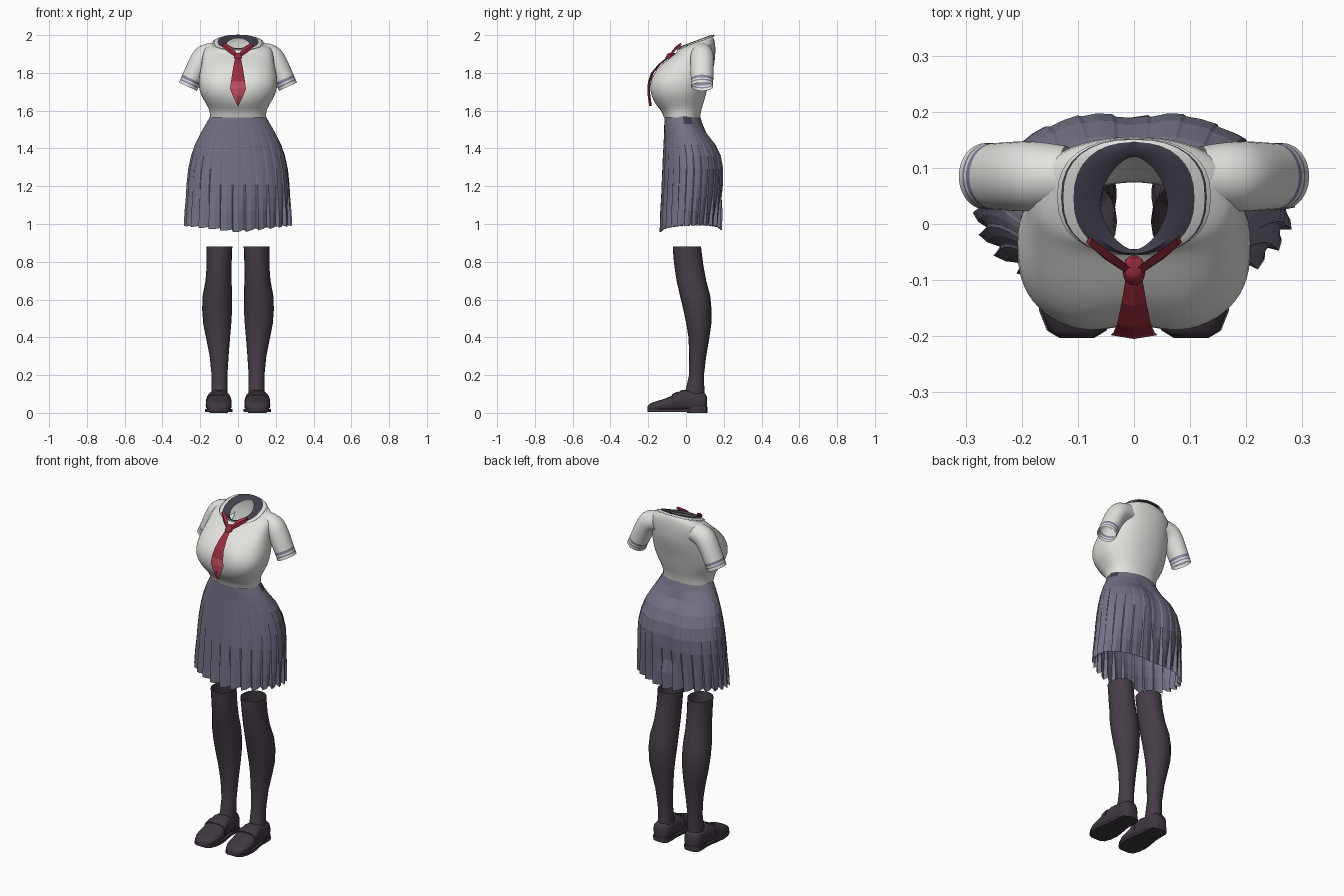
import bpy, bmesh, math
from mathutils import Vector

if "Cube" in bpy.data.objects:
    bpy.data.objects.remove(bpy.data.objects["Cube"])


def material(name, *rgb):
    m = bpy.data.materials.new(name)
    m.use_nodes = True
    m.diffuse_color = (*rgb, 1)
    m.node_tree.nodes["Principled BSDF"].inputs["Base Color"].default_value = (*rgb, 1)
    return m


WHITE = material("blouse white", .76, .76, .73)
NAVY = material("collar navy", .055, .05, .075)
TRIM = material("cuff lavender", .24, .24, .36)
SKIRT = material("skirt slate", .17, .17, .235)
STOCKING = material("stocking charcoal", .06, .046, .062)
SHOE = material("shoe dark leather", .05, .039, .052)
RED = material("tie deep red", .33, .025, .05)
ROSE = material("tie light red", .56, .075, .12)


def loft(name, rings, mats, rule=None, caps=False, smooth=True, subsurf=0):
    """Skin closed rings of points; rule(ring index, face centre) picks the material."""
    bm = bmesh.new()
    rows = [[bm.verts.new(p) for p in r] for r in rings]
    n = len(rows[0])
    for i in range(len(rows) - 1):
        for j in range(n):
            k = (j + 1) % n
            f = bm.faces.new((rows[i][j], rows[i][k], rows[i + 1][k], rows[i + 1][j]))
            if rule:
                f.material_index = rule(i, f.calc_center_median())
    if caps:
        bm.faces.new(rows[0])
        bm.faces.new(rows[-1])
    bmesh.ops.recalc_face_normals(bm, faces=bm.faces)
    mesh = bpy.data.meshes.new(name)
    bm.to_mesh(mesh)
    bm.free()
    for m in mats:
        mesh.materials.append(m)
    ob = bpy.data.objects.new(name, mesh)
    bpy.context.collection.objects.link(ob)
    if subsurf:
        mod = ob.modifiers.new("smooth", 'SUBSURF')
        mod.levels = mod.render_levels = subsurf
    if smooth:
        bpy.ops.object.select_all(action='DESELECT')
        ob.select_set(True)
        bpy.context.view_layer.objects.active = ob
        bpy.ops.object.shade_smooth_by_angle(angle=math.radians(45))
    return ob


def power(v, n):
    return math.copysign(abs(v) ** (2 / n), v)


def oval(z, hw, front, back, tilt=0, n=2.0, n_back=None, cx=0, segs=32):
    """Horizontal ring from front y to back y, tilted up towards the back."""
    yc, ry = (front + back) / 2, (back - front) / 2
    pts = []
    for j in range(segs):
        a = math.tau * j / segs
        e = n if math.sin(a) < 0 else (n_back or n)
        y = ry * power(math.sin(a), e)
        pts.append(Vector((cx + hw * power(math.cos(a), e), yc + y, z + tilt * y)))
    return pts


# Blouse body, open at the neck and waist
body = [(1.565, .148, -.118, .075, 0), (1.60, .15, -.13, .08, 0),
        (1.63, .165, -.163, .09, 0), (1.68, .198, -.194, .105, 0),
        (1.74, .213, -.205, .12, 0), (1.80, .205, -.18, .14, 0),
        (1.85, .192, -.13, .152, 0), (1.90, .188, -.07, .157, .08),
        (1.932, .18, -.052, .155, .25), (1.95, .15, -.047, .148, .35),
        (1.957, .105, -.045, .138, .38)]
rings = []
for z, hw, front, back, tilt in body:
    ring = oval(z, hw, front, back, tilt, 2.5, 2.2)
    dent = .03 * math.exp(-((z - 1.74) / .07) ** 2)
    for p in ring:
        if p.y < (front + back) / 2:
            p.y += dent * math.exp(-(p.x / .05) ** 2)
    rings.append(ring)
loft("blouse_body", rings, [WHITE], subsurf=1)

# Short sleeves with striped cuffs
sleeve = [(.12, 1.905, 75, .058, .055), (.165, 1.90, 50, .064, .062),
          (.195, 1.875, 32, .058, .064), (.225, 1.815, 25, .055, .062),
          (.25, 1.76, 25, .053, .06), (.252, 1.755, 25, .053, .06),
          (.256, 1.747, 25, .053, .06), (.258, 1.742, 25, .053, .06),
          (.265, 1.727, 25, .053, .06)]
for side, label in ((1, "left"), (-1, "right")):
    rings = []
    for x, z, deg, r, ry in sleeve:
        t = math.radians(deg)
        ring = []
        for j in range(20):
            a = math.tau * j / 20
            u = r * math.cos(a)
            ring.append((side * (x + u * math.cos(t)), .085 + ry * math.sin(a), z + u * math.sin(t)))
        rings.append(ring)
    loft(label + "_sleeve", rings, [WHITE, TRIM], lambda i, c: int(i in (4, 6)), subsurf=1)

# Collar with a thin edge stripe
collar = [(1.957, .137, -.054, .152, .35, 2.4), (1.960, .130, -.056, .151, .36, 2.4),
          (1.961, .126, -.056, .150, .36, 2.4), (1.964, .108, -.055, .146, .38, 2.3),
          (1.966, .085, -.053, .132, .37, 2), (1.954, .060, -.046, .120, .38, 1.7)]
loft("collar", [oval(*c) for c in collar], [WHITE, NAVY], lambda i, c: int(i in (1, 3, 4)))


def strip(name, stations, thick, mats, rule=None):
    """Flat ribbon facing forward; stations are (x, y, z, half width)."""
    rings = [[(x - w, y, z), (x, y - thick, z), (x + w, y, z), (x, y + thick, z)]
             for x, y, z, w in stations]
    return loft(name, rings, mats, rule, caps=True, smooth=False)


# Neck tie: blade, knot and two bands
blade = [(0, -.092, 1.885, .014), (0, -.14, 1.845, .022), (0, -.178, 1.80, .03),
         (0, -.194, 1.755, .037), (.0, -.198, 1.715, .042), (0, -.196, 1.68, .028),
         (0, -.188, 1.625, .002)]
strip("tie_blade", blade, .007, [RED, ROSE], lambda i, c: int(c.z < 1.77))
knot = [oval(1.873, .014, -.105, -.075, segs=10), oval(1.88, .02, -.11, -.065, segs=10),
        oval(1.90, .019, -.10, -.055, segs=10), oval(1.906, .012, -.09, -.06, segs=10)]
loft("tie_knot", knot, [RED], caps=True)
for side, label in ((1, "left"), (-1, "right")):
    path = [((.08, -.03, 1.950), .010), ((.045, -.058, 1.926), .015), ((.008, -.084, 1.893), .009)]
    rings = []
    for (x, y, z), w in path:
        rings.append([(side * (x + dx), y + dy, z + dz) for dx, dy, dz in
                      ((w * .5, -w * .3, -w), (0, -.008, 0), (-w * .5, w * .3, w), (0, .008, 0))])
    loft(label + "_tie_band", rings, [RED], caps=True, smooth=False)

# Pleated skirt: saw-tooth folds deepen towards the hem
PLEATS = 26
profile = [(1.572, .146, -.114, .074, 0), (1.53, .17, -.115, .088, 0), (1.48, .198, -.116, .118, .001),
           (1.42, .228, -.119, .165, .001), (1.36, .248, -.122, .193, .002),
           (1.29, .263, -.125, .205, .002), (1.21, .271, -.128, .203, .003),
           (1.14, .274, -.13, .196, .004), (1.07, .277, -.131, .189, .010),
           (.958, .279, -.132, .182, .014)]
rings = []
for i, (z, hw, front, back, amp) in enumerate(profile):
    yc, ry = (front + back) / 2, (back - front) / 2
    ring = []
    for p in range(PLEATS):
        for frac, fold in ((0, -1), (.12, .6), (.55, .1)):
            a = math.tau * (p + frac) / PLEATS
            c, s = math.cos(a), math.sin(a)
            x, y = (hw + amp * fold) * c, yc + (ry + amp * fold) * s
            if s > 0 and 1.1 < z < 1.5:
                y -= .016 * math.exp(-(x / .05) ** 2)
            hem = .035 * abs(c) + .012 * max(s, 0) - .008 * fold if i == len(profile) - 1 else 0
            ring.append((x, y, z + hem))
    rings.append(ring)
loft("skirt", rings, [SKIRT, NAVY],
     lambda i, c: int(i == 0 and c.x > 0 and abs(c.y - .01) < .02), smooth=False)

# Stockings and shoes
leg = [(.88, .03, .167, -.07, .08), (.865, .031, .166, -.07, .081), (.78, .034, .166, -.062, .092),
       (.70, .034, .172, -.05, .107), (.62, .031, .187, -.032, .128), (.55, .031, .19, -.015, .135),
       (.47, .036, .184, .002, .134), (.40, .042, .170, .013, .124), (.30, .05, .15, .017, .107),
       (.20, .056, .14, .016, .095), (.13, .056, .14, .0, .097), (.07, .055, .143, -.02, .098)]
upper = [(-.203, .028, .036), (-.19, .05, .05), (-.155, .064, .062), (-.11, .069, .076),
         (-.06, .064, .098), (-.02, .056, .122), (.02, .052, .118), (.06, .051, .112),
         (.095, .046, .108), (.11, .03, .09)]


def section(cx, y, hw, low, top, segs=20):
    """Upright shoe cross-section across the foot."""
    mid, h = (low + top) / 2, (top - low) / 2
    return [(cx + hw * power(math.cos(math.tau * j / segs), 2.8), y,
             mid + h * power(math.sin(math.tau * j / segs), 2.8)) for j in range(segs)]


for side, label in ((1, "left"), (-1, "right")):
    cx = side * .102
    loft(label + "_stocking", [oval(z, (b - a) / 2, f, k, cx=side * (a + b) / 2, segs=20)
                               for z, a, b, f, k in leg], [STOCKING])
    loft(label + "_shoe", [section(cx, y, hw, .008, top) for y, hw, top in upper], [SHOE], caps=True)
    # Strap across the instep
    strap = [(-.075, .064, .093), (-.074, .068, .099), (-.046, .064, .113), (-.045, .06, .107)]
    loft(label + "_shoe_strap", [section(cx, y, hw, .02, top) for y, hw, top in strap], [SHOE])
    # Sole outline and heel block
    sole = []
    for z in (.006, .02):
        right = [(cx + hw + .003, y, z) for y, hw, top in upper]
        left = [(cx - hw - .003, y, z) for y, hw, top in reversed(upper)]
        sole.append(right + left)
    loft(label + "_sole", sole, [SHOE], caps=True)
    heel = [oval(z, .05, .005, .113, n=3.5, cx=cx, segs=20) for z in (0, .03)]
    loft(label + "_heel", heel, [SHOE], caps=True)
